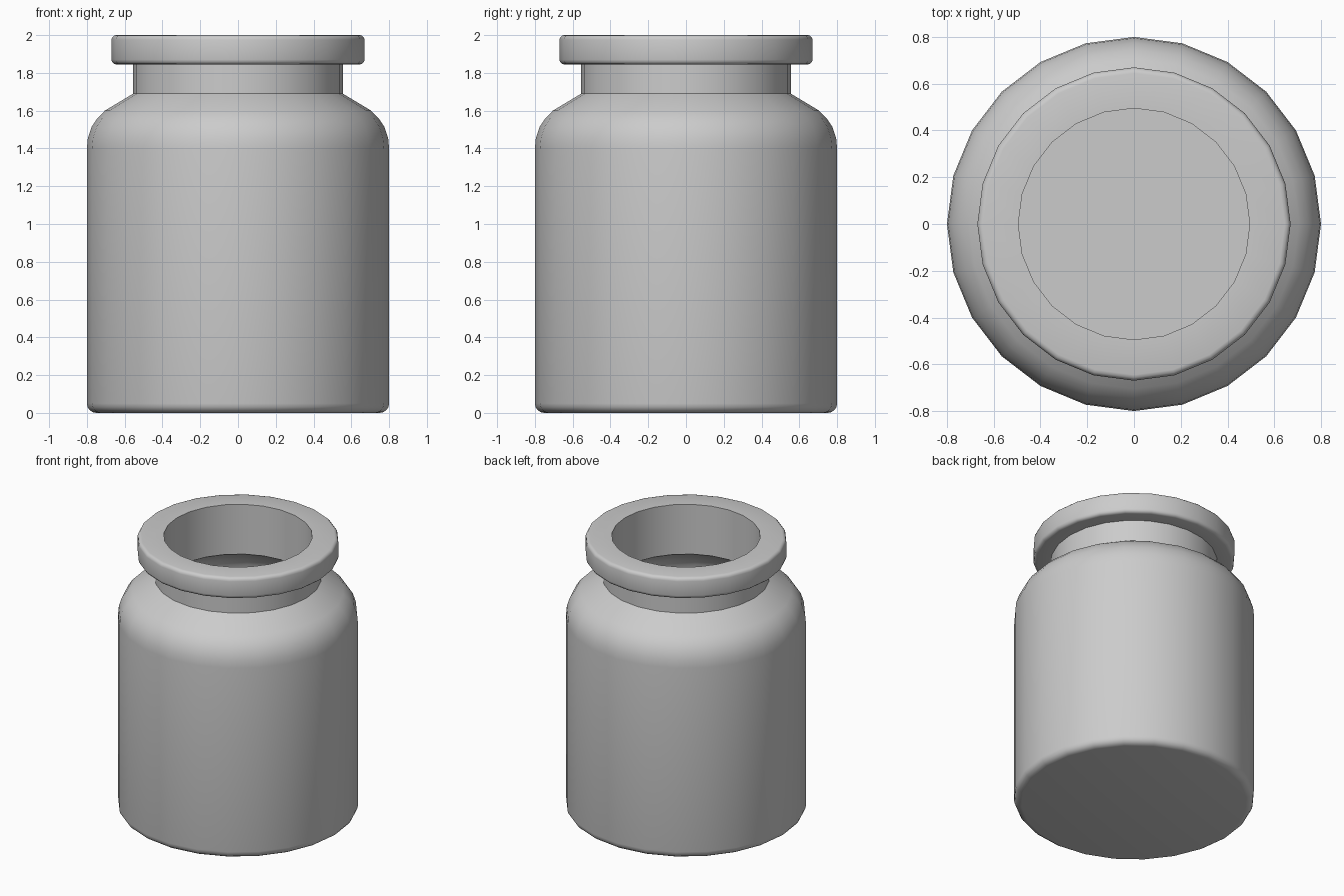
import bpy, bmesh, math

if "Cube" in bpy.data.objects:
    bpy.data.objects.remove(bpy.data.objects["Cube"])

SIDES = 24


def arc(cx, cz, r, a0, a1, n):
    """Points (radius, height) along a rounded corner."""
    pts = []
    for i in range(n + 1):
        a = math.radians(a0 + (a1 - a0) * i / n)
        pts.append((cx + r * math.cos(a), cz + r * math.sin(a)))
    return pts


def lathe(name, profile):
    """Spin a (radius, height) profile around z; first and last points lie on the axis."""
    bm = bmesh.new()
    verts = [bm.verts.new((r, 0, z)) for r, z in profile]
    edges = [bm.edges.new(p) for p in zip(verts, verts[1:])]
    bmesh.ops.spin(bm, geom=verts + edges, cent=(0, 0, 0), axis=(0, 0, 1),
                   angle=math.tau, steps=SIDES, use_duplicate=False)
    bmesh.ops.remove_doubles(bm, verts=bm.verts, dist=1e-4)
    bmesh.ops.recalc_face_normals(bm, faces=bm.faces)
    mesh = bpy.data.meshes.new(name)
    bm.to_mesh(mesh)
    bm.free()
    obj = bpy.data.objects.new(name, mesh)
    bpy.context.collection.objects.link(obj)
    bpy.ops.object.select_all(action='DESELECT')
    obj.select_set(True)
    bpy.context.view_layer.objects.active = obj
    bpy.ops.object.shade_smooth_by_angle(angle=math.radians(35))
    return obj


# Outside: base, body, shoulder, neck, rolled rim
outer = [(0, 0)]
outer += arc(0.75, 0.05, 0.05, -90, 0, 4)
outer += [(0.80, 1.40), (0.795, 1.455), (0.775, 1.515), (0.745, 1.56), (0.705, 1.60)]
outer += [(0.555, 1.69), (0.555, 1.845)]
outer += arc(0.645, 1.87, 0.025, -90, 0, 3)
outer += arc(0.645, 1.975, 0.025, 0, 90, 3)

# Inside: mouth, shoulder, cavity wall, floor
inner = [(0.495, 2.0), (0.495, 1.635), (0.665, 1.535), (0.705, 1.495),
         (0.73, 1.45), (0.74, 1.39), (0.74, 0.09), (0.71, 0.06), (0, 0.06)]

lathe("jar", outer + inner)
